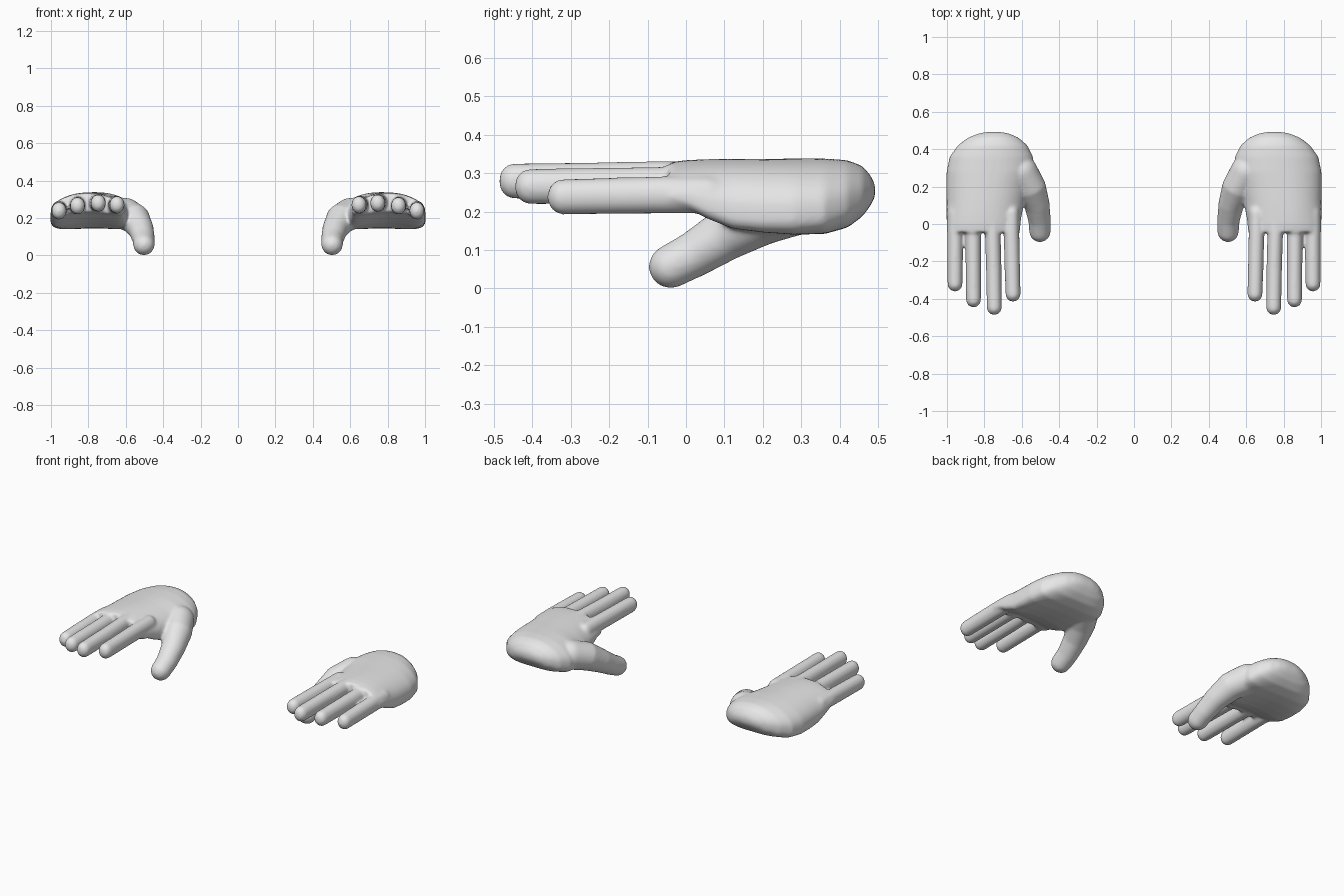
import bpy, bmesh, math
from mathutils import Vector

if "Cube" in bpy.data.objects:
    bpy.data.objects.remove(bpy.data.objects["Cube"])

skin = bpy.data.materials.new("plain grey")
skin.diffuse_color = (0.8, 0.8, 0.8, 1)
skin.use_nodes = True
skin.node_tree.nodes["Principled BSDF"].inputs["Base Color"].default_value = skin.diffuse_color
SEG = 32


def skin_rings(bm, rings):
    """Closed tube through a list of point rings."""
    loops = [[bm.verts.new(p) for p in ring] for ring in rings]
    for a, b in zip(loops, loops[1:]):
        for i in range(len(a)):
            j = (i + 1) % len(a)
            bm.faces.new((a[i], a[j], b[j], b[i]))
    bm.faces.new(list(reversed(loops[0])))
    bm.faces.new(loops[-1])


def digit(bm, path, tall=1.0):
    """Round-ended tube along (x, y, z, radius) points."""
    pts = [Vector(p[:3]) for p in path]
    rad = [p[3] for p in path]
    steps = [math.radians(a) for a in (84, 70, 55, 40, 25, 12)]
    d0, d1 = (pts[1] - pts[0]).normalized(), (pts[-1] - pts[-2]).normalized()
    spine = [(pts[0] - d0 * rad[0] * math.sin(a), d0, rad[0] * math.cos(a)) for a in steps]
    for i, p in enumerate(pts):
        t = (pts[min(i + 1, len(pts) - 1)] - pts[max(i - 1, 0)]).normalized()
        spine.append((p, t, rad[i]))
    spine += [(pts[-1] + d1 * rad[-1] * math.sin(a), d1, rad[-1] * math.cos(a))
              for a in reversed(steps)]
    rings = []
    for p, t, r in spine:
        side = t.cross(Vector((0, 0, 1))).normalized()
        up = side.cross(t)
        rings.append([p + side * r * math.cos(k * math.tau / SEG)
                      + up * r * tall * math.sin(k * math.tau / SEG) for k in range(SEG)])
    skin_rings(bm, rings)


def palm(bm):
    # y, inner x, outer x, top centre z, top edge drop, bottom centre z, bottom edge drop
    stations = [
        (-0.045, 0.61, 1.000, 0.328, 0.040, 0.232, 0.040),
        (0.00, 0.607, 1.002, 0.334, 0.045, 0.225, 0.042),
        (0.05, 0.600, 1.002, 0.336, 0.045, 0.202, 0.055),
        (0.12, 0.585, 1.002, 0.337, 0.045, 0.178, 0.068),
        (0.20, 0.565, 1.003, 0.337, 0.045, 0.160, 0.058),
        (0.28, 0.537, 1.002, 0.338, 0.045, 0.147, 0.045),
        (0.36, 0.540, 0.985, 0.338, 0.045, 0.143, 0.028),
        (0.42, 0.570, 0.942, 0.334, 0.040, 0.158, 0.012),
        (0.46, 0.615, 0.890, 0.318, 0.030, 0.188, 0.005),
        (0.483, 0.665, 0.835, 0.290, 0.015, 0.220, 0.0),
        (0.492, 0.71, 0.79, 0.268, 0.0, 0.240, 0.0),
    ]

    def soft(v):
        return math.copysign(abs(v) ** 0.72, v)

    rings = []
    for y, x0, x1, top, td, bot, bd in stations:
        ring = []
        for k in range(48):
            a = k * math.tau / 48
            u, w = soft(math.cos(a)), soft(math.sin(a))
            zt, zb = top - td * u * u, bot - bd * u * u
            ring.append(((x0 + x1) / 2 + u * (x1 - x0) / 2, y,
                         (zt + zb) / 2 + w * (zt - zb) / 2))
        rings.append(ring)
    skin_rings(bm, rings)


def hand(name, mirrored):
    bm = bmesh.new()
    palm(bm)
    # fingers: base x, tip x, tip y, base z, tip z
    for bx, tx, ty, bz, tz in [(0.956, 0.957, -0.362, 0.243, 0.238),
                               (0.860, 0.858, -0.447, 0.268, 0.265),
                               (0.755, 0.747, -0.488, 0.283, 0.279),
                               (0.655, 0.647, -0.417, 0.270, 0.270)]:
        r = 0.041
        digit(bm, [(bx, 0.06, bz, r), (bx, -0.05, bz, r + 0.001),
                   ((bx + tx) / 2, -0.2, (bz + tz) / 2, r), (tx, ty + r, tz, r - 0.001)], 1.16)
    # thumb
    digit(bm, [(0.60, 0.28, 0.222, 0.085), (0.55, 0.19, 0.192, 0.082),
               (0.518, 0.10, 0.138, 0.068), (0.505, 0.02, 0.088, 0.060),
               (0.503, -0.040, 0.057, 0.057)])
    if mirrored:
        for v in bm.verts:
            v.co.x = -v.co.x
    bmesh.ops.recalc_face_normals(bm, faces=bm.faces)
    me = bpy.data.meshes.new(name)
    bm.to_mesh(me)
    bm.free()
    me.materials.append(skin)
    ob = bpy.data.objects.new(name, me)
    bpy.context.collection.objects.link(ob)
    # blend the parts into one smooth surface
    rm = ob.modifiers.new("blend", 'REMESH')
    rm.mode = 'VOXEL'
    rm.voxel_size = 0.008
    rm.use_smooth_shade = True
    sm = ob.modifiers.new("soften", 'SMOOTH')
    sm.factor = 0.5
    sm.iterations = 10


hand("right_side_hand", False)
hand("left_side_hand", True)
